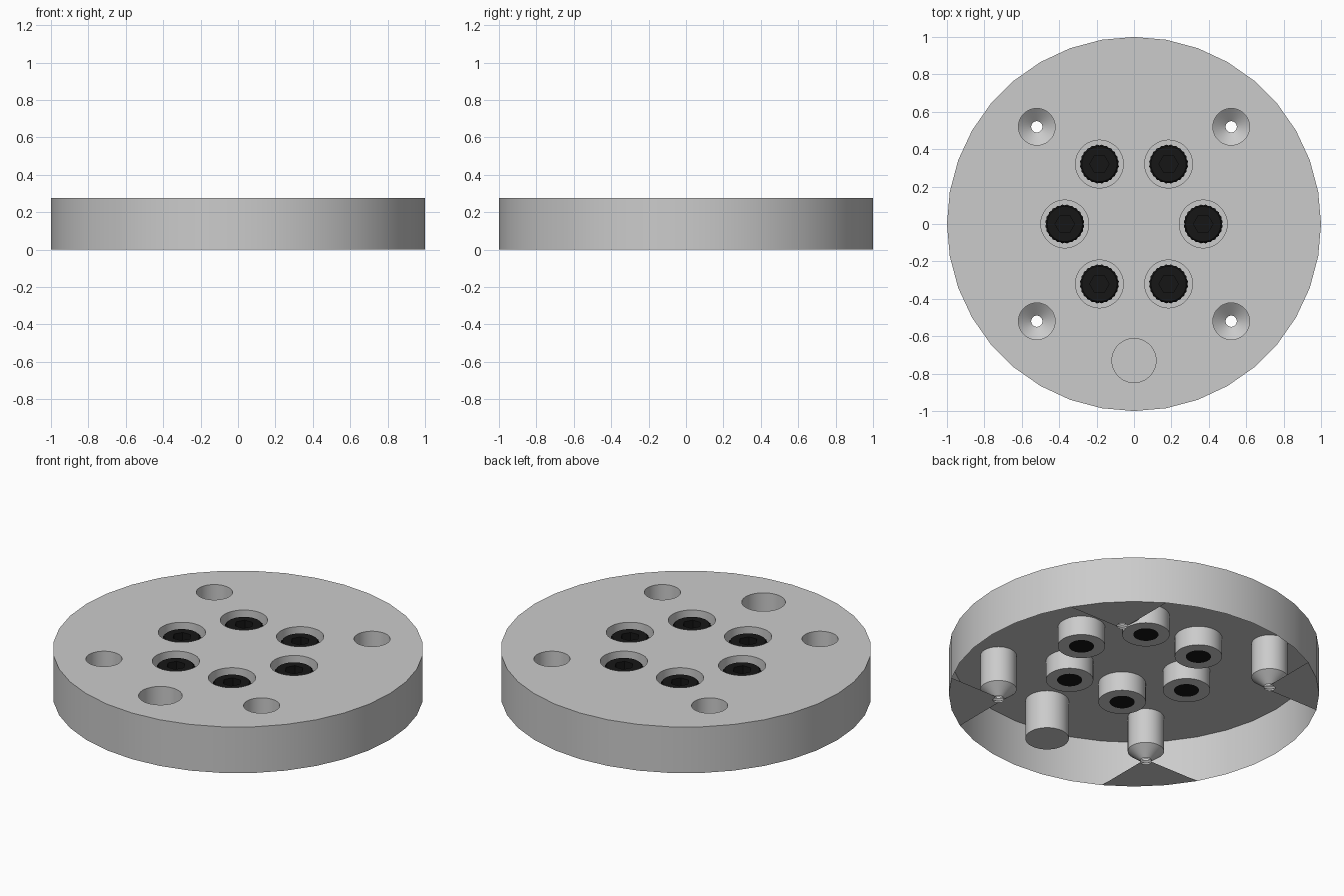
import bpy, bmesh
from math import cos, sin, pi, radians

if "Cube" in bpy.data.objects:
    bpy.data.objects.remove(bpy.data.objects["Cube"])

H = 0.275          # body height
N = 36             # sides of round parts


def ring(bm, cx, cy, radius, z, n=N):
    """Loop of vertices; radius may be a function of the angle index."""
    rf = radius if callable(radius) else (lambda i: radius)
    return [bm.verts.new((cx + rf(i) * cos(2 * pi * i / n),
                          cy + rf(i) * sin(2 * pi * i / n), z)) for i in range(n)]


def lathe(bm, cx, cy, profile, n=N, cap_start=False, cap_end=False):
    """Skin of quads through the (radius, z) profile."""
    rings = [ring(bm, cx, cy, r, z, n) for r, z in profile]
    for a, b in zip(rings, rings[1:]):
        for i in range(n):
            j = (i + 1) % n
            bm.faces.new((a[i], a[j], b[j], b[i]))
    if cap_start:
        bm.faces.new(rings[0][::-1])
    if cap_end:
        bm.faces.new(rings[-1])
    return rings


def loop_edges(bm, loop):
    return [bm.edges.get((loop[i], loop[(i + 1) % len(loop)])) for i in range(len(loop))]


def finish(bm, name, mat=None):
    mesh = bpy.data.meshes.new(name)
    bm.to_mesh(mesh)
    bm.free()
    ob = bpy.data.objects.new(name, mesh)
    bpy.context.collection.objects.link(ob)
    if mat:
        mesh.materials.append(mat)
    bpy.ops.object.select_all(action='DESELECT')
    ob.select_set(True)
    bpy.context.view_layer.objects.active = ob
    bpy.ops.object.shade_smooth_by_angle(angle=radians(30))
    return ob


# Body: thin open-bottomed disc with recesses hanging from the top plate
bm = bmesh.new()
rim = lathe(bm, 0, 0, [(1, 0), (1, H)])
tops = [rim[-1]]

# Six fastener pockets with a through hole in each floor
centres = [(0.37 * cos(k * pi / 3), 0.37 * sin(k * pi / 3)) for k in range(6)]
for x, y in centres:
    tops.append(lathe(bm, x, y, [(0.128, H), (0.128, 0.16), (0.068, 0.16)])[0])

# Blind hole near the front
tops.append(lathe(bm, 0, -0.73, [(0.118, H), (0.118, 0.045)], cap_end=True)[0])

# Four countersunk mounting holes, each with a web joining it to the rim
for k in range(4):
    a = pi / 4 + k * pi / 2
    hole = lathe(bm, 0.735 * cos(a), 0.735 * sin(a),
                 [(0.098, H), (0.098, 0.065), (0.03, 0.01), (0.03, 0)])
    tops.append(hole[0])
    arc = [rim[0][(3 + 9 * k + i) % N] for i in range(4)]
    inner = [hole[-1][(i + 9 * k) % N] for i in range(-4, 14)]
    bm.faces.new(inner + arc[::-1])

# Top plate filled around all openings
edges = [e for loop in tops for e in loop_edges(bm, loop)]
res = bmesh.ops.triangle_fill(bm, edges=edges, use_beauty=True, normal=(0, 0, 1))
for f in res['geom']:
    if isinstance(f, bmesh.types.BMFace):
        f.normal_update()
        if f.normal.z < 0:
            f.normal_flip()
finish(bm, "disc_body")

# Black knurled cap fasteners with a hexagonal socket
black = bpy.data.materials.new("black")
black.diffuse_color = (0.008, 0.008, 0.008, 1)
black.use_nodes = True
black.node_tree.nodes["Principled BSDF"].inputs["Base Color"].default_value = black.diffuse_color
M = 48


def knurl(i):
    return 0.105 if i % 2 else 0.100


def hexagon(i):
    return 0.045 / cos(radians((i * 360 / M) % 60 - 30))


for k, (x, y) in enumerate(centres):
    bm = bmesh.new()
    lathe(bm, x, y, [(0.1, 0.162), (knurl, 0.165), (knurl, 0.24), (0.094, 0.25),
                     (hexagon, 0.25), (hexagon, 0.2)], M, True, True)
    finish(bm, f"cap_fastener_{k + 1}", black)
